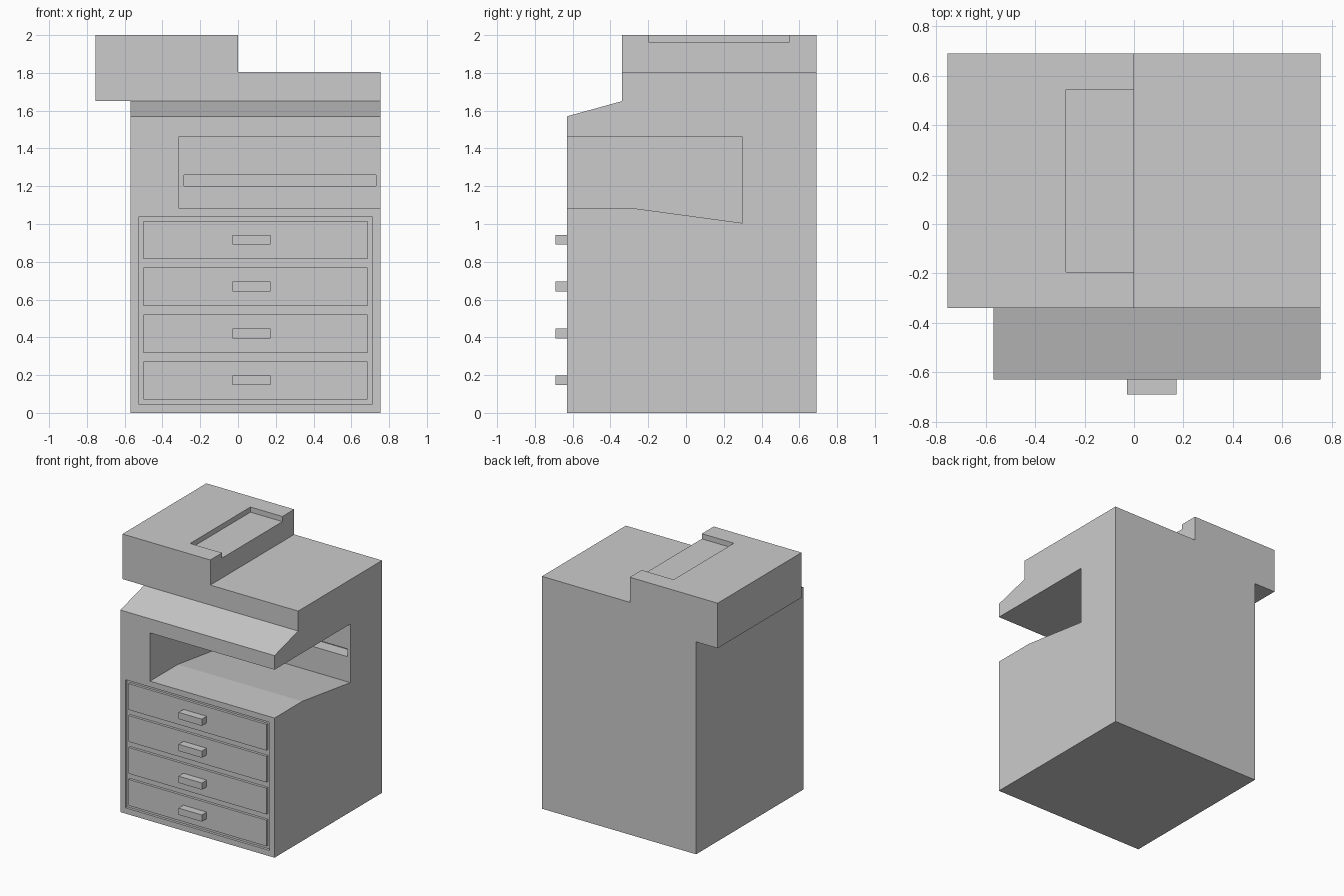
import bpy
import bmesh

if "Cube" in bpy.data.objects:
    bpy.data.objects.remove(bpy.data.objects["Cube"])


def prism(name, profile, lo, hi, axis):
    """Extrude a profile along x (points are y,z) or along y (points are x,z)."""
    def place(p, d):
        return (d, p[0], p[1]) if axis == 'X' else (p[0], d, p[1])
    bm = bmesh.new()
    face = bm.faces.new([bm.verts.new(place(p, lo)) for p in profile])
    ext = bmesh.ops.extrude_face_region(bm, geom=[face])
    verts = [v for v in ext['geom'] if isinstance(v, bmesh.types.BMVert)]
    bmesh.ops.translate(bm, verts=verts, vec=place((0, 0), hi - lo))
    bmesh.ops.recalc_face_normals(bm, faces=bm.faces)
    mesh = bpy.data.meshes.new(name)
    bm.to_mesh(mesh)
    bm.free()
    obj = bpy.data.objects.new(name, mesh)
    bpy.context.collection.objects.link(obj)
    return obj


def box(name, x, y, z):
    return prism(name, [(x[0], z[0]), (x[1], z[0]), (x[1], z[1]), (x[0], z[1])],
                 y[0], y[1], 'Y')


def combine(target, tool, operation):
    """Apply a boolean and remove the tool object."""
    mod = target.modifiers.new(operation.title(), 'BOOLEAN')
    mod.operation = operation
    mod.solver = 'EXACT'
    mod.object = tool
    bpy.context.view_layer.objects.active = target
    bpy.ops.object.modifier_apply(modifier=mod.name)
    bpy.data.objects.remove(tool)


LEFT, RIGHT = -0.57, 0.755
FRONT, BACK = -0.63, 0.69
RECESS = 0.02

# Cabinet body with the sloped control ledge
body = prism("copier_body", [(FRONT, 0), (BACK, 0), (BACK, 1.65), (-0.34, 1.65),
                             (FRONT, 1.57)], LEFT, RIGHT, 'X')

# Stepped scanner top, overhanging on the left
top = prism("scanner_top", [(-0.755, 1.65), (RIGHT, 1.65), (RIGHT, 1.805), (0, 1.805),
                            (0, 2), (-0.755, 2)], -0.34, BACK, 'Y')
combine(body, top, 'UNION')

# Paper output bay, open at the front and right, with a sloping floor
bay = prism("bay_cutter", [(-0.8, 1.085), (-0.29, 1.085), (0.30, 1.005), (0.30, 1.46),
                           (-0.8, 1.46)], -0.315, 0.9, 'X')
combine(body, bay, 'DIFFERENCE')

# Paper exit slot, feeder notch and shallow drawer recess
for cutter in (box("slot_cutter", (-0.285, 0.73), (0.2, 0.40), (1.20, 1.26)),
               box("notch_cutter", (-0.275, 0.1), (-0.195, 0.545), (1.96, 2.1)),
               box("recess_cutter", (-0.525, 0.71), (-0.8, FRONT + RECESS), (0.045, 1.04))):
    combine(body, cutter, 'DIFFERENCE')

# Four drawers with bar handles
for i in range(4):
    z = 0.07 + i * 0.248
    box(f"drawer_{i + 1}", (-0.50, 0.685), (FRONT, FRONT + RECESS), (z, z + 0.203))
    box(f"drawer_handle_{i + 1}", (-0.028, 0.172), (-0.69, FRONT), (z + 0.077, z + 0.129))
